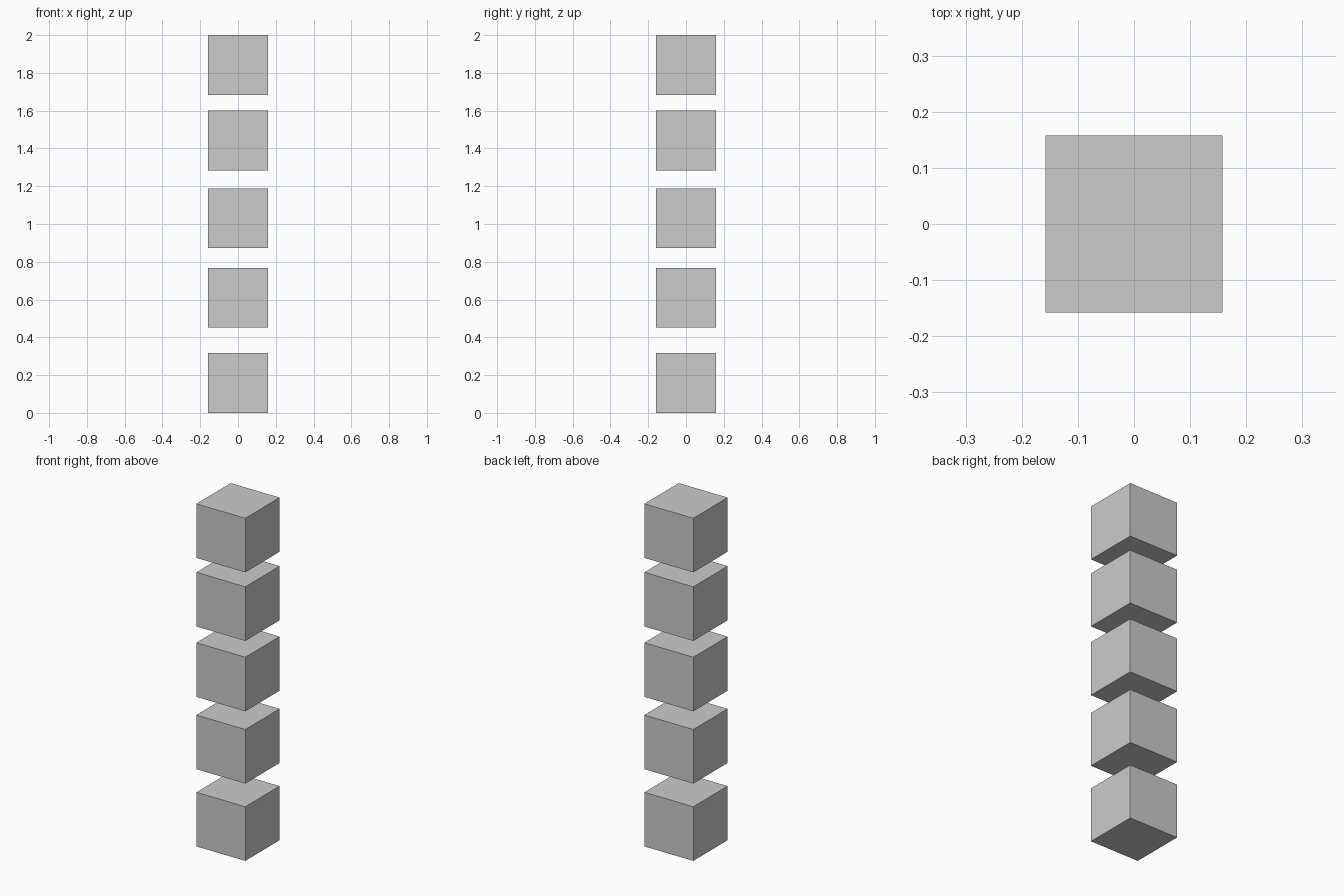
import bpy

if "Cube" in bpy.data.objects:
    bpy.data.objects.remove(bpy.data.objects["Cube"])

SIZE = 0.316  # edge length of every cube
# Centre heights, bottom to top (gaps shrink slightly upwards)
HEIGHTS = [0.158, 0.609, 1.031, 1.442, 1.842]


def add_cube(name, z):
    bpy.ops.mesh.primitive_cube_add(size=SIZE, location=(0, 0, z))
    bpy.context.object.name = name


# Column of floating cubes
for i, z in enumerate(HEIGHTS, 1):
    add_cube(f"stacked_cube_{i}", z)
